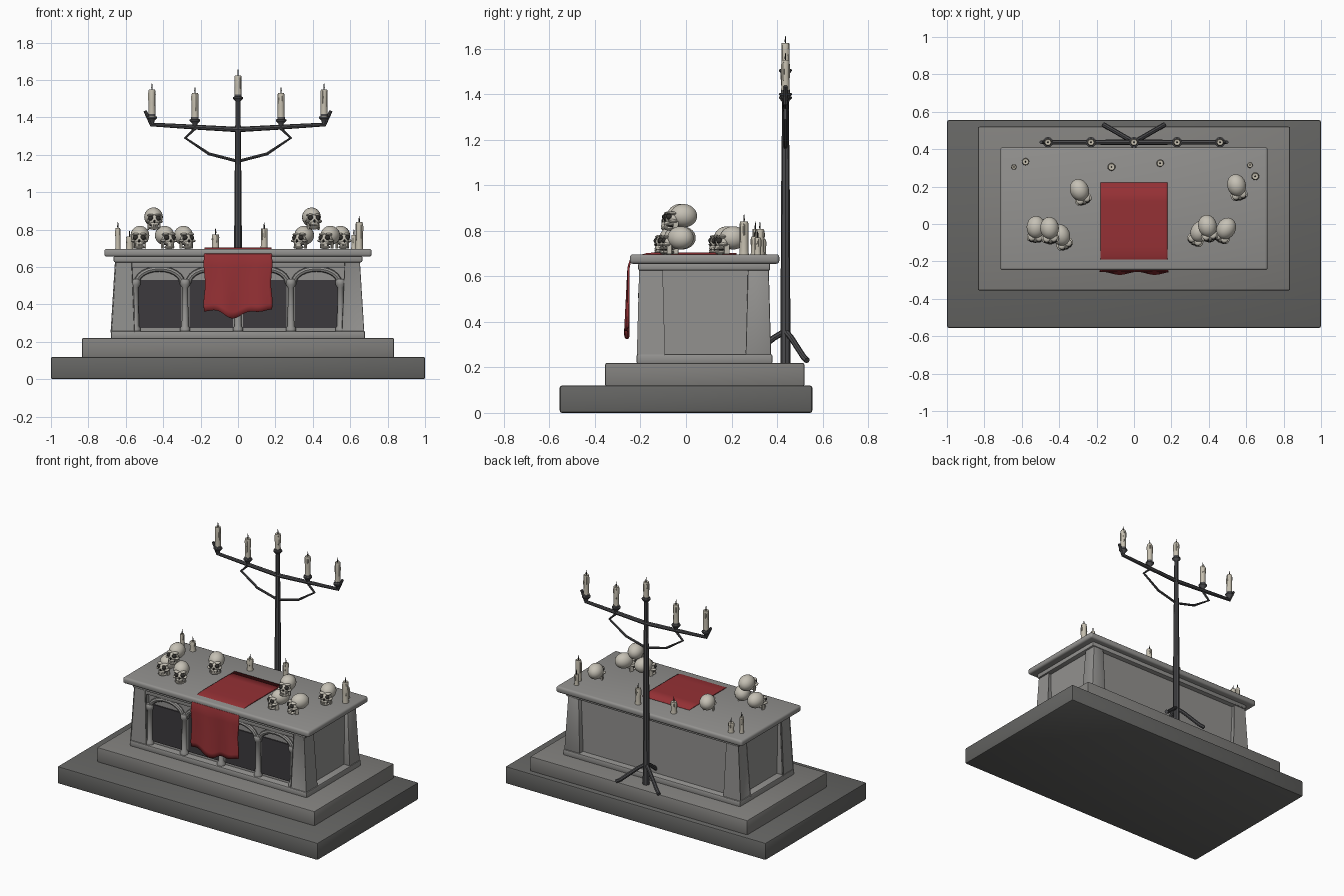
import bpy, bmesh, math, random
from mathutils import Matrix, Vector

if "Cube" in bpy.data.objects:
    bpy.data.objects.remove(bpy.data.objects["Cube"])

random.seed(4)

def material(name, r, g, b):
    m = bpy.data.materials.new(name)
    m.diffuse_color = (r, g, b, 1)
    m.use_nodes = True
    m.node_tree.nodes["Principled BSDF"].inputs["Base Color"].default_value = m.diffuse_color
    return m

DARK = material("dark_stone", .13, .13, .125)
MID = material("mid_stone", .22, .215, .205)
STONE = material("stone", .29, .285, .275)
NICHE = material("niche_shadow", .045, .042, .047)
IRON = material("iron", .07, .07, .075)
BONE = material("bone", .56, .53, .46)
SOCKET = material("socket", .03, .028, .025)
WAX = material("wax", .56, .52, .43)
RED = material("red_cloth", .30, .03, .035)

def finish(bm, name, mats, smooth=True, recalc=True):
    if recalc:
        bmesh.ops.recalc_face_normals(bm, faces=bm.faces)
    me = bpy.data.meshes.new(name)
    bm.to_mesh(me)
    bm.free()
    ob = bpy.data.objects.new(name, me)
    bpy.context.collection.objects.link(ob)
    for m in mats:
        me.materials.append(m)
    if smooth:
        shade(ob)
    return ob

def shade(ob):
    bpy.ops.object.select_all(action='DESELECT')
    ob.select_set(True)
    bpy.context.view_layer.objects.active = ob
    bpy.ops.object.shade_smooth_by_angle(angle=math.radians(40))

def box(name, x, y, z, mat, bevel=.006, segs=2):
    bm = bmesh.new()
    bmesh.ops.create_cube(bm, size=1)
    for v in bm.verts:
        v.co = [a[0] if c < 0 else a[1] for a, c in zip((x, y, z), v.co)]
    if bevel:
        bmesh.ops.bevel(bm, geom=bm.edges[:], offset=bevel, segments=segs, affect='EDGES', profile=.5)
    return finish(bm, name, [mat])

def lathe(bm, profile, loc, sides=12, mat=0):
    rings = [[bm.verts.new((loc[0] + r * math.cos(a), loc[1] + r * math.sin(a), loc[2] + z))
              for a in (2 * math.pi * i / sides for i in range(sides))] for r, z in profile]
    faces = [bm.faces.new((lo[i], lo[(i + 1) % sides], hi[(i + 1) % sides], hi[i]))
             for lo, hi in zip(rings, rings[1:]) for i in range(sides)]
    faces += [bm.faces.new(rings[0][::-1]), bm.faces.new(rings[-1])]
    for f in faces:
        f.material_index = mat

def rod(name, pts, radius, mat, res=2, taper=None):
    cu = bpy.data.curves.new(name, 'CURVE')
    cu.dimensions = '3D'
    cu.bevel_depth, cu.bevel_resolution, cu.use_fill_caps = radius, res, True
    sp = cu.splines.new('POLY')
    sp.points.add(len(pts) - 1)
    for i, p in enumerate(pts):
        sp.points[i].co = (*p, 1)
        sp.points[i].radius = taper[i] if taper else 1
    ob = bpy.data.objects.new(name, cu)
    bpy.context.collection.objects.link(ob)
    cu.materials.append(mat)
    bpy.ops.object.select_all(action='DESELECT')
    ob.select_set(True)
    bpy.context.view_layer.objects.active = ob
    bpy.ops.object.convert(target='MESH')
    shade(bpy.context.view_layer.objects.active)

def ball(bm, loc, scale, mat=0, u=16, v=10):
    r = bmesh.ops.create_uvsphere(bm, u_segments=u, v_segments=v, radius=1,
                                  matrix=Matrix.Translation(loc) @ Matrix.Diagonal((*scale, 1)))
    for f in {f for w in r['verts'] for f in w.link_faces}:
        f.material_index = mat

# Stepped platform and table body
box("lower_step", (-1, 1), (-.555, .555), (0, .12), DARK, .01)
box("upper_step", (-.835, .835), (-.355, .52), (.115, .22), MID, .008)
box("body_plinth", (-.68, .68), (-.217, .38), (.215, .258), STONE, .008)
box("body_core", (-.63, .63), (-.168, .335), (.25, .64), STONE, 0)
box("frieze", (-.6, .6), (-.195, -.16), (.597, .635), STONE, .004)
box("cornice", (-.665, .665), (-.21, .37), (.625, .66), STONE, .008)
box("table_slab", (-.715, .715), (-.247, .41), (.655, .697), STONE, .014, 3)

# Tapered corner posts
for sx in (-1, 1):
    for sy in (-1, 1):
        bm = bmesh.new()
        bmesh.ops.create_cube(bm, size=1)
        for v in bm.verts:
            top = v.co.z > 0
            outer = v.co.x > 0
            x = (.652 if top else .675) if outer else (.57 if top else .555)
            yo = (.282 if top else .292) if v.co.y > 0 else (.19 if top else .18)
            v.co = (sx * x, .082 + sy * yo, .63 if top else .255)
        bmesh.ops.bevel(bm, geom=bm.edges[:], offset=.006, segments=2, affect='EDGES', profile=.5)
        finish(bm, "corner_post", [STONE])

# Front arcade: dark niches, arches and columns
for cx in (-.42, -.143, .143, .42):
    box("niche", (cx - .115, cx + .115), (-.176, -.16), (.275, .53), NICHE, 0)
    arch = [(cx - .122 * math.cos(math.pi * i / 12), -.182, .515 + .075 * math.sin(math.pi * i / 12))
            for i in range(13)]
    rod("arch", arch, .015, STONE)
col = [(.027, 0), (.027, .018), (.018, .03), (.016, .235), (.026, .25), (.026, .272), (.02, .28)]
for cx in (-.548, -.283, 0, .283, .548):
    bm = bmesh.new()
    lathe(bm, col, (cx, -.184, .255))
    finish(bm, "arcade_column", [STONE])

# Draped cloth: lies on the slab, dips over the edge and hangs with a wavy hem
path = [(.222, .699), (.12, .701), (0, .701), (-.12, .701), (-.17, .699), (-.2, .69), (-.245, .668)]
bm = bmesh.new()
NX, NH = 28, 10
rows = []
for j in range(len(path) + NH):
    row = []
    for i in range(NX + 1):
        x = -.18 + .36 * i / NX
        if j < len(path):
            y, z = path[j]
        else:
            t = (j - len(path) + 1) / NH
            hem = .368 - .038 * math.exp(-((x + .02) / .07) ** 2) + .006 * math.sin(42 * x)
            z = .668 + (hem - .668) * t
            y = -.252 - .008 * t + .008 * t * math.sin(34 * x + 1)
            x += .004 * math.sin(9 * t) * (x / .18)
        row.append(bm.verts.new((x, y, z)))
    rows.append(row)
for a, b in zip(rows, rows[1:]):
    for i in range(NX):
        bm.faces.new((a[i], b[i], b[i + 1], a[i + 1]))
cloth = finish(bm, "altar_cloth", [RED])
so = cloth.modifiers.new("thickness", 'SOLIDIFY')
so.thickness, so.offset = .008, 0

# Standing candelabrum: pole, tripod feet, arms and braces
PY = .437
rod("stand_pole", [(0, PY, .22), (0, PY, .9), (0, PY, 1.49)], .022, IRON, 2, [1, .9, .6])
for a in (30, 150, 270):
    c, s = math.cos(math.radians(a)), math.sin(math.radians(a))
    rod("stand_foot", [(c * r, PY + s * r, z) for r, z in ((0, .36), (.05, .33), (.16, .245), (.19, .23))], .013, IRON)
for s in (-1, 1):
    rod("stand_arm", [(0, PY, 1.335), (s * .23, PY, 1.348), (s * .462, PY, 1.362), (s * .497, PY, 1.435)],
        .013, IRON, 2, [1.1, 1, .9, .7])
    rod("arm_brace", [(s * x, PY, z) for x, z in ((0, 1.165), (.155, 1.205), (.282, 1.29), (.225, 1.345))], .008, IRON)

def candle(x, y, z, h, r):
    bm = bmesh.new()
    lathe(bm, [(r * 1.12, 0), (r * 1.02, h * .15), (r, h * .5), (r * 1.02, h * .93), (r * .9, h), (r * .6, h * .985)],
          (x, y, z), 12)
    lathe(bm, [(.003, -.006), (.004, .012), (.001, .032)], (x, y, z + h), 6, 1)
    for k in range(4):  # wax drips
        a = k * 1.57 + random.uniform(0, 1.2)
        d = h * random.uniform(.15, .35)
        ball(bm, (x + r * .95 * math.cos(a), y + r * .95 * math.sin(a), z + h * .97 - d), (r * .25, r * .25, d), 0, 6, 6)
    finish(bm, "candle", [WAX, SOCKET])

# Candle cups and candles on the stand
for x, z, top in ((-.46, 1.36, 1.55), (-.23, 1.345, 1.53), (0, 1.465, 1.625), (.23, 1.345, 1.53), (.46, 1.36, 1.55)):
    bm = bmesh.new()
    lathe(bm, [(.01, 0), (.013, .02), (.028, .037), (.028, .044), (.02, .046), (.02, .058)], (x, PY, z))
    finish(bm, "candle_cup", [IRON])
    candle(x, PY, z + .046, top - z - .046, .018)

# Candles on the table
for x, y, h, r in ((-.642, .305, .113, .013), (-.58, .333, .068, .018), (-.12, .305, .08, .019),
                   (.14, .325, .112, .018), (.62, .315, .075, .014), (.648, .255, .145, .019)):
    candle(x, y, .695, h, r)

# Skull mesh, shared by every copy
bm = bmesh.new()
ball(bm, (0, .018, .072), (.05, .06, .051), 0, 20, 14)
ball(bm, (0, -.03, .05), (.036, .032, .032))
for s in (-1, 1):
    ball(bm, (s * .034, -.036, .043), (.012, .022, .008), 0, 10, 6)
    ball(bm, (s * .019, -.036, .077), (.02, .02, .008), 0, 10, 6)
    ball(bm, (s * .019, -.05, .06), (.0145, .014, .0135), 1, 12, 8)
    bmesh.ops.create_cube(bm, size=1, matrix=Matrix.Translation((s * .03, -.02, .022))
                          @ Matrix.Diagonal((.008, .022, .042, 1)))
ball(bm, (0, -.06, .042), (.006, .007, .009), 1, 8, 6)
ball(bm, (0, -.044, .03), (.025, .022, .012), 0, 12, 8)
ball(bm, (0, -.042, .009), (.029, .024, .01), 0, 12, 8)
ball(bm, (0, -.043, .02), (.022, .019, .008), 1, 12, 6)
for k in range(7):
    a = (k - 3) * .3
    for z in (.0235, .016):
        bmesh.ops.create_cube(bm, size=1, matrix=Matrix.Translation((.024 * math.sin(a), -.042 - .021 * math.cos(a), z))
                              @ Matrix.Rotation(a, 4, 'Z') @ Matrix.Diagonal((.006, .005, .0068, 1)))
skull = finish(bm, "skull", [BONE, SOCKET])

# Two piles of skulls and one loose skull behind each
spots = ((-.525, -.035, .697, -3, 0), (-.45, -.045, .797, 4, -4), (-.385, -.075, .697, 25, 0), (-.285, .165, .697, 22, 0),
         (.345, -.055, .697, -30, 0), (.398, -.035, .797, 12, -6), (.485, -.04, .697, -28, 0), (.553, .19, .697, 15, 0))
for i, (x, y, z, yaw, pitch) in enumerate(spots):
    ob = skull if i == 0 else bpy.data.objects.new("skull", skull.data)
    if i:
        bpy.context.collection.objects.link(ob)
    ob.location = (x, y, z)
    ob.rotation_euler = (math.radians(pitch), 0, math.radians(yaw))
